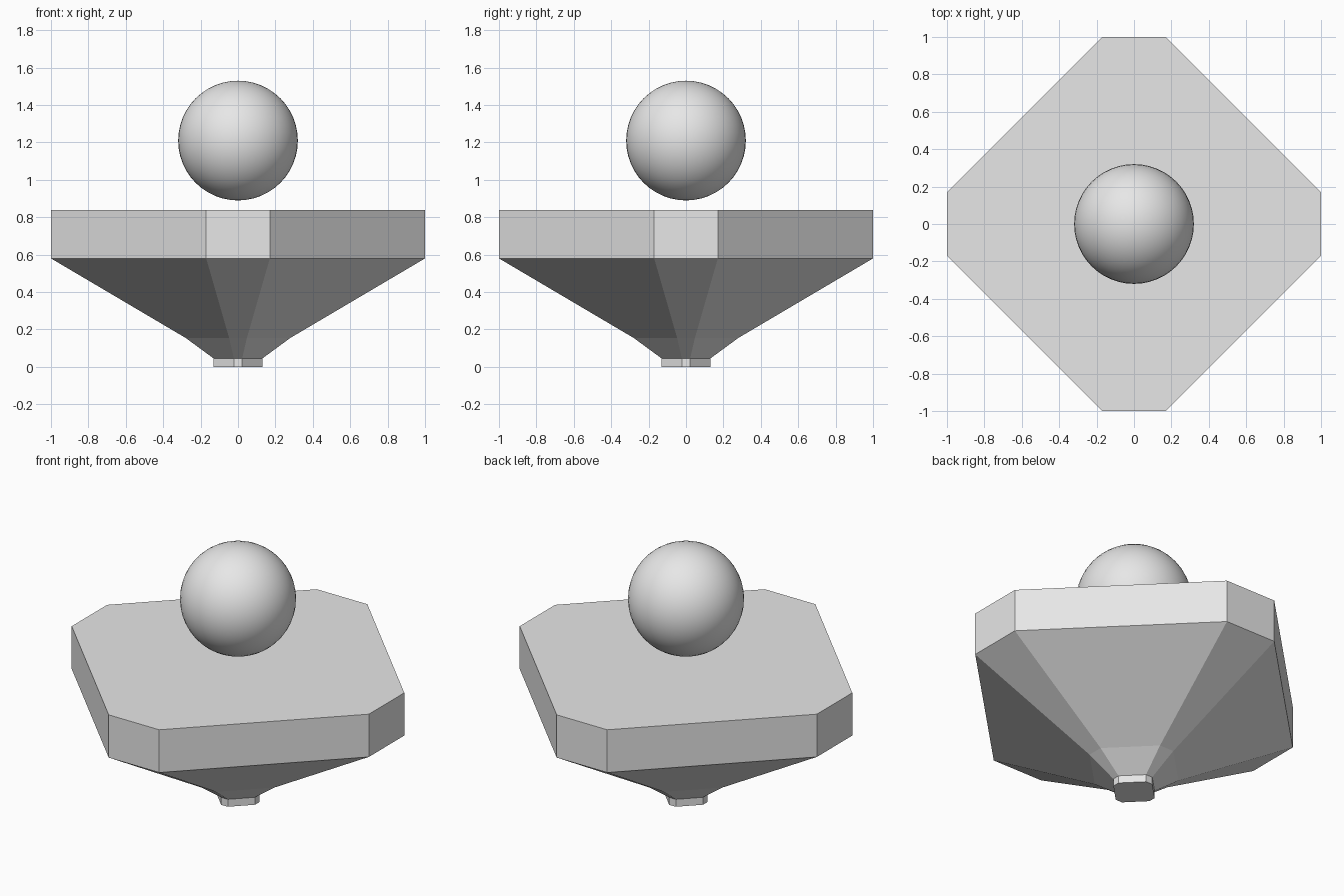
import bpy
import bmesh

cube = bpy.data.objects.get("Cube")
if cube:
    bpy.data.objects.remove(cube, do_unlink=True)

# Single light grey finish
grey = bpy.data.materials.new("light_grey")
grey.use_nodes = True
colour = (0.8, 0.8, 0.8, 1)
grey.diffuse_color = colour
grey.node_tree.nodes["Principled BSDF"].inputs["Base Color"].default_value = colour


def octagon(r):
    """Diamond with clipped corners, counter-clockwise."""
    h = r * 0.17
    corners = []
    for c, s in ((1, 0), (0, 1), (-1, 0), (0, -1)):
        for side in (-h, h):
            corners.append((c * r - s * side, s * r + c * side))
    return corners


def loft(name, profile):
    """Stack octagons through (radius, height) pairs and cap both ends."""
    bm = bmesh.new()
    rings = [[bm.verts.new((x, y, z)) for x, y in octagon(r)] for r, z in profile]
    for low, high in zip(rings, rings[1:]):
        n = len(low)
        for i in range(n):
            j = (i + 1) % n
            bm.faces.new((low[i], low[j], high[j], high[i]))
    bm.faces.new(reversed(rings[0]))
    bm.faces.new(rings[-1])
    mesh = bpy.data.meshes.new(name)
    bm.to_mesh(mesh)
    bm.free()
    mesh.materials.append(grey)
    obj = bpy.data.objects.new(name, mesh)
    bpy.context.collection.objects.link(obj)
    return obj


# Foot, flared underside and thick slab in one closed body
loft("faceted_pedestal", [(0.13, 0), (0.13, 0.045), (0.28, 0.155), (1, 0.58), (1, 0.84)])

# Floating ball
bpy.ops.mesh.primitive_uv_sphere_add(segments=48, ring_count=24, radius=0.32, location=(0, 0, 1.21))
ball = bpy.context.object
ball.name = "floating_ball"
ball.data.materials.append(grey)
bpy.ops.object.shade_smooth()
